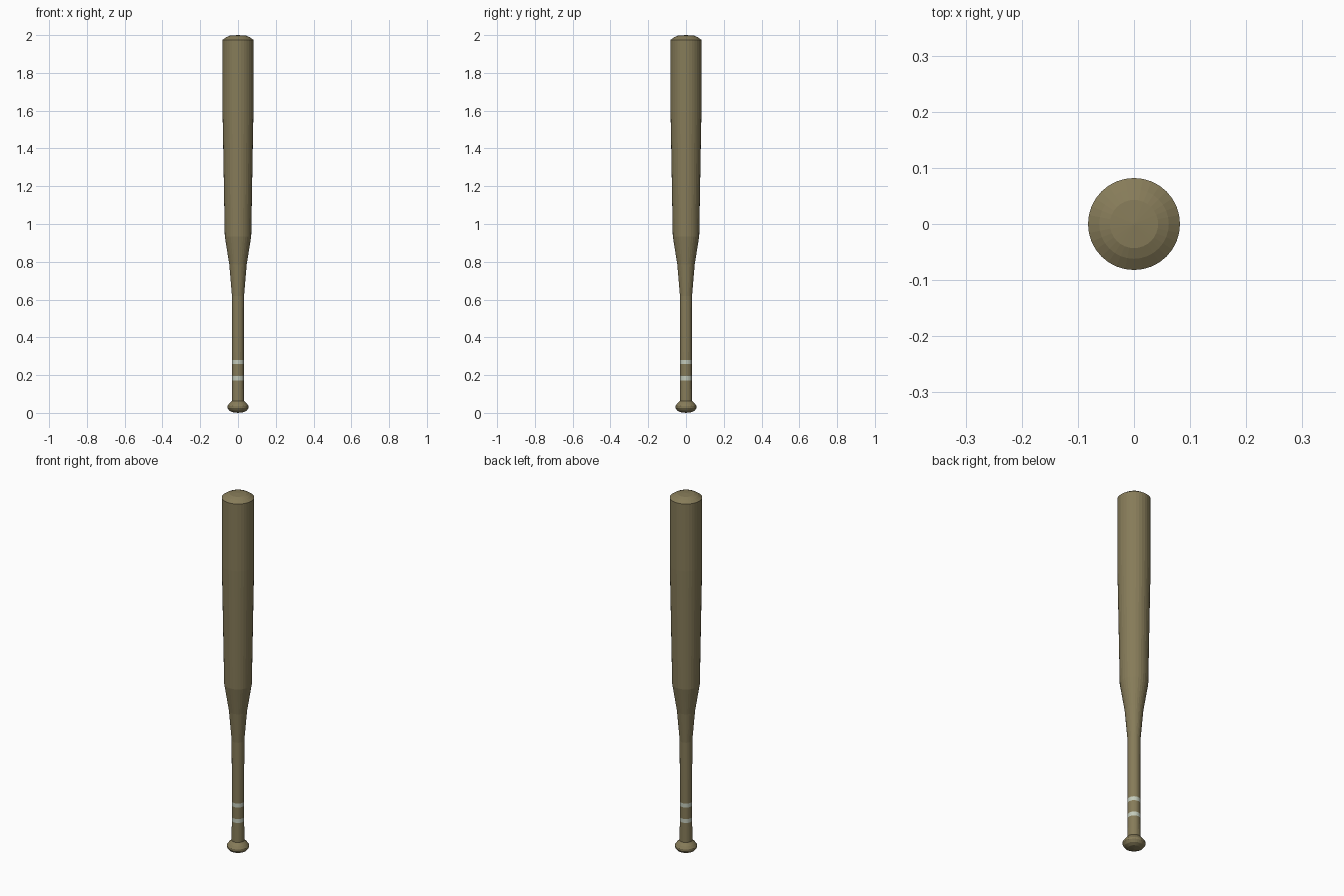
import bpy, bmesh
from math import cos, sin, tau

if "Cube" in bpy.data.objects:
    bpy.data.objects.remove(bpy.data.objects["Cube"])

SIDES = 32


def material(name, color):
    m = bpy.data.materials.new(name)
    m.diffuse_color = color
    m.use_nodes = True
    m.node_tree.nodes["Principled BSDF"].inputs["Base Color"].default_value = m.diffuse_color
    return m


wood = material("wood", (0.24, 0.20, 0.10, 1))
pale = material("pale_band", (0.55, 0.60, 0.50, 1))


def lathe(name, profile, mats, band_rows=()):
    """Spin (radius, z) points around z; rows in band_rows use the second material."""
    bm = bmesh.new()
    rings = []
    for r, z in profile:
        if r == 0:
            rings.append([bm.verts.new((0, 0, z))] * SIDES)
        else:
            rings.append([bm.verts.new((r * cos(tau * i / SIDES), r * sin(tau * i / SIDES), z))
                          for i in range(SIDES)])
    for row, (a, b) in enumerate(zip(rings, rings[1:])):
        for i in range(SIDES):
            j = (i + 1) % SIDES
            corners = list(dict.fromkeys((a[i], a[j], b[j], b[i])))
            face = bm.faces.new(corners)
            face.material_index = 1 if row in band_rows else 0
    bmesh.ops.recalc_face_normals(bm, faces=bm.faces[:])
    mesh = bpy.data.meshes.new(name)
    bm.to_mesh(mesh)
    bm.free()
    for m in mats:
        mesh.materials.append(m)
    obj = bpy.data.objects.new(name, mesh)
    bpy.context.collection.objects.link(obj)
    return obj


# Knob, handle with two pale bands, taper, barrel and domed tip in one profile
profile = [
    (0, 0), (0.030, 0.004), (0.047, 0.013), (0.056, 0.026), (0.056, 0.036),
    (0.047, 0.049), (0.033, 0.064),
    (0.031, 0.172), (0.031, 0.194), (0.031, 0.258), (0.031, 0.280),
    (0.032, 0.62), (0.046, 0.785), (0.070, 0.935), (0.079, 1.45), (0.082, 1.60),
    (0.082, 1.975), (0.062, 1.989), (0.043, 1.997), (0, 2.0),
]
lathe("bat", profile, (wood, pale), band_rows=(7, 9))
